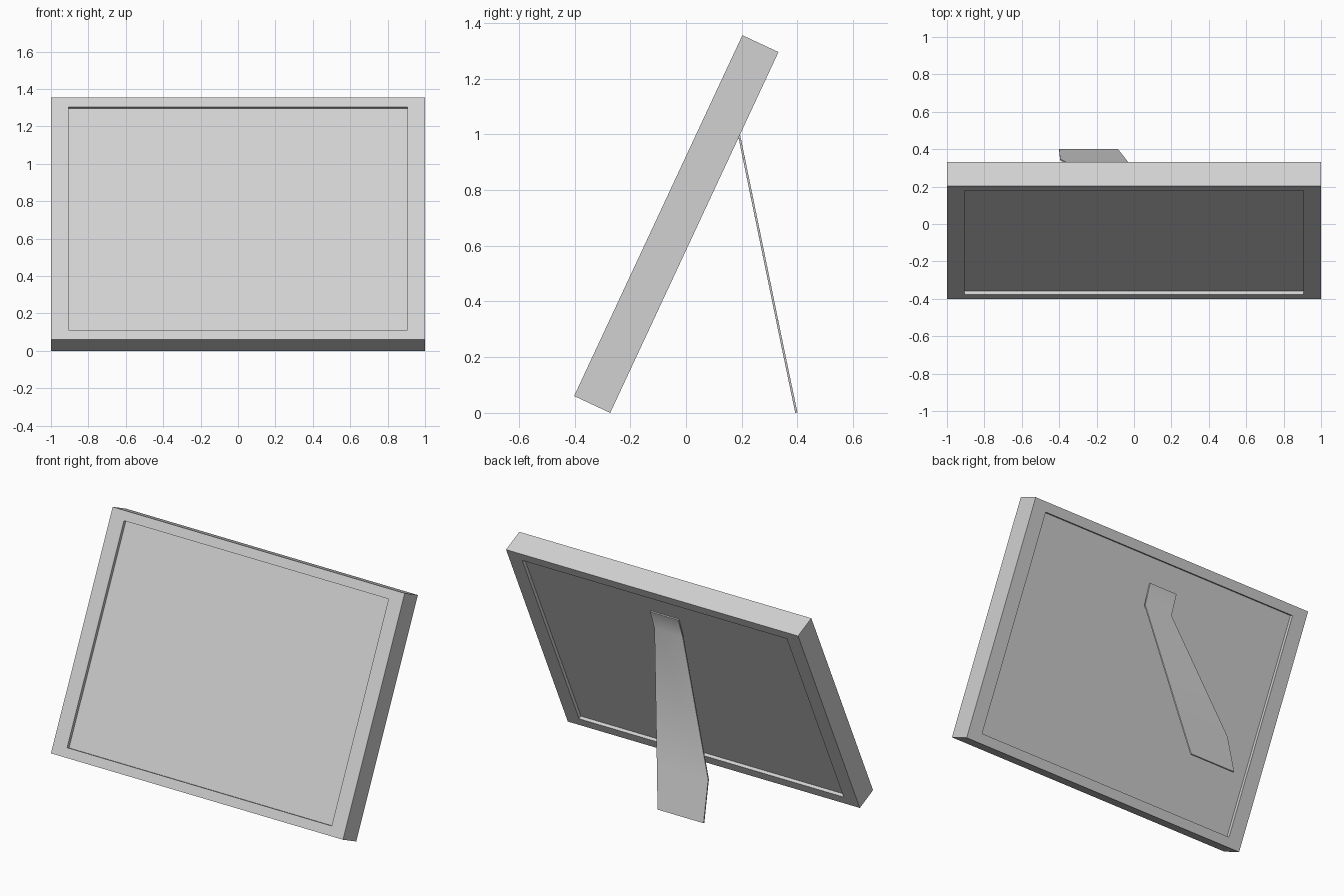
import bpy, bmesh, math
from mathutils import Matrix, Vector

cube = bpy.data.objects.get("Cube")
if cube:
    bpy.data.objects.remove(cube)

# One plain grey for every part
grey = bpy.data.materials.new("light_grey")
grey.use_nodes = True
colour = (0.64, 0.64, 0.64, 1)
grey.diffuse_color = colour
grey.node_tree.nodes["Principled BSDF"].inputs["Base Color"].default_value = colour


def make_object(name, bm):
    bmesh.ops.recalc_face_normals(bm, faces=bm.faces)
    mesh = bpy.data.meshes.new(name)
    bm.to_mesh(mesh)
    bm.free()
    mesh.materials.append(grey)
    obj = bpy.data.objects.new(name, mesh)
    bpy.context.collection.objects.link(obj)
    return obj


# Frame: upright slab, recessed front and back, then leaned backwards
WIDTH, DEPTH, HEIGHT = 2.0, 0.143, 1.429
SIDE_BORDER, END_BORDER, RECESS = 0.094, 0.08, 0.021
LEAN = math.radians(25)

bm = bmesh.new()
bmesh.ops.create_cube(bm, size=1)
bmesh.ops.scale(bm, vec=(WIDTH, DEPTH, HEIGHT), verts=bm.verts)
bm.normal_update()
for face in [f for f in bm.faces if abs(f.normal.y) > 0.9]:
    inward = -face.normal.copy()
    bmesh.ops.inset_individual(bm, faces=[face], thickness=END_BORDER)
    for v in face.verts:
        v.co.x = math.copysign(WIDTH / 2 - SIDE_BORDER, v.co.x)
    # Second ring forms the step down to the panel
    panel = bmesh.ops.extrude_discrete_faces(bm, faces=[face])["faces"][0]
    bmesh.ops.translate(bm, vec=inward * RECESS, verts=panel.verts)
bmesh.ops.translate(bm, vec=(0, -DEPTH / 2, HEIGHT / 2), verts=bm.verts)
lean = Matrix.Translation((0, -0.272, 0)) @ Matrix.Rotation(-LEAN, 4, "X")
bm.transform(lean)
make_object("picture_frame", bm)

# Easel leg: short flap on the back panel, bent out into a widening strut
rows = [  # left x, right x, y, z
    (0.08, -0.113, 0.234, 1.122),
    (0.08, -0.113, 0.19, 1.0),
    (-0.044, -0.395, 0.344, 0.25),
    (-0.085, -0.40, 0.396, 0.001),
]
bm = bmesh.new()
pairs = [[bm.verts.new((x, y, z)) for x in (left, right)] for left, right, y, z in rows]
for upper, lower in zip(pairs, pairs[1:]):
    bm.faces.new((upper[0], upper[1], lower[1], lower[0]))
leg = make_object("easel_leg", bm)
solid = leg.modifiers.new("thickness", "SOLIDIFY")
solid.thickness = 0.008
solid.offset = 0

# Smooth bend, sharp rim
bpy.context.view_layer.objects.active = leg
leg.select_set(True)
bpy.ops.object.modifier_apply(modifier=solid.name)
bpy.ops.object.shade_smooth_by_angle(angle=math.radians(50))
